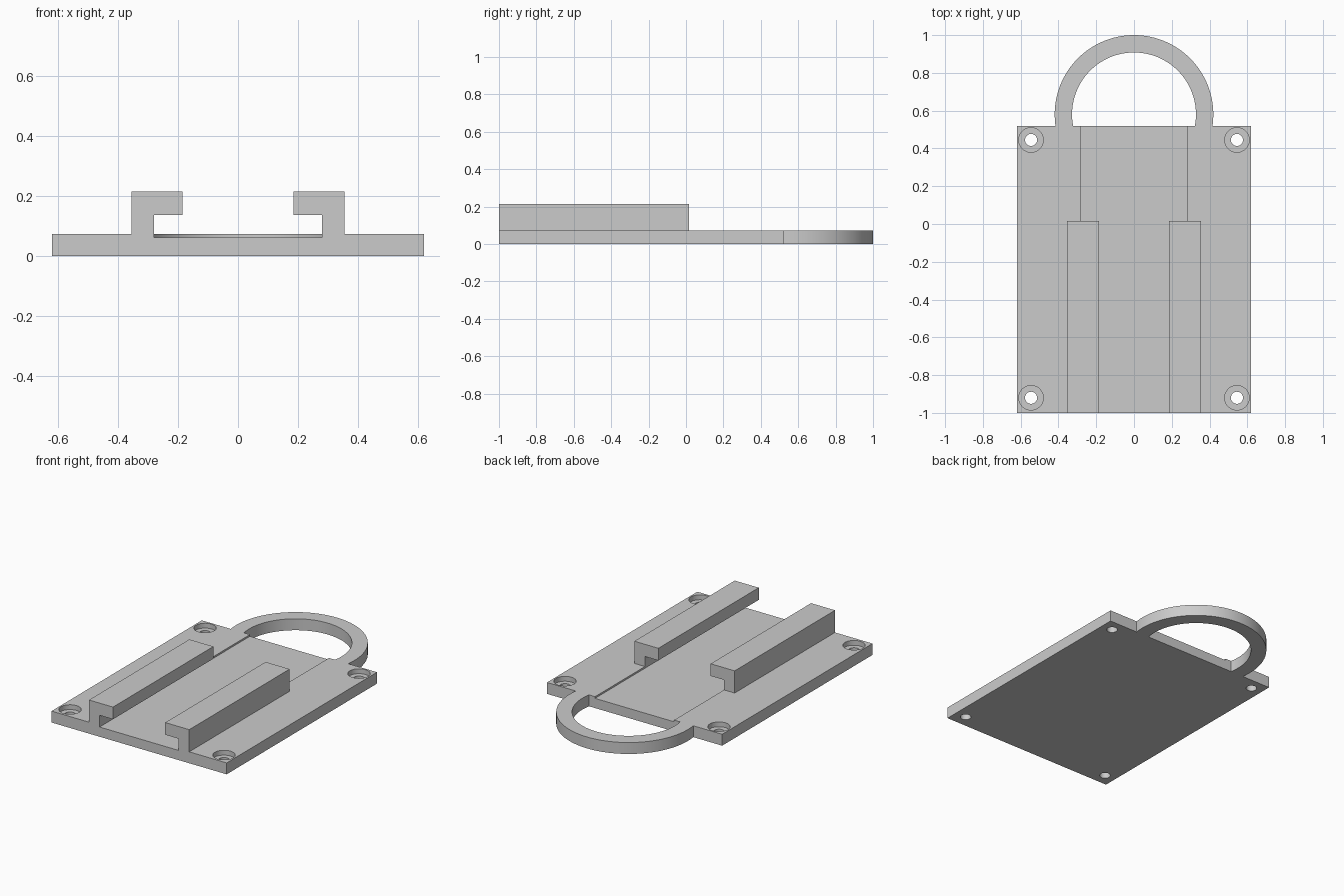
import bpy, bmesh
from math import asin, cos, sin, pi

cube = bpy.data.objects.get("Cube")
if cube:
    bpy.data.objects.remove(cube, do_unlink=True)

HALF_W, FRONT, BACK = 0.62, -1.0, 0.52
PLATE_Z, CHANNEL_Z, CHANNEL_X = 0.073, 0.062, 0.28
RING_Y, RING_OUT, RING_IN = 0.58, 0.42, 0.328

grey = bpy.data.materials.new("grey plastic")
grey.use_nodes = True
colour = (0.6, 0.6, 0.6, 1)
grey.diffuse_color = colour
grey.node_tree.nodes["Principled BSDF"].inputs["Base Color"].default_value = colour


def make_object(name, bm):
    bmesh.ops.recalc_face_normals(bm, faces=bm.faces)
    mesh = bpy.data.meshes.new(name)
    bm.to_mesh(mesh)
    bm.free()
    mesh.materials.append(grey)
    obj = bpy.data.objects.new(name, mesh)
    bpy.context.collection.objects.link(obj)
    return obj


def extrude(name, outline, offset):
    """Extrude a closed outline of 3D points along an offset."""
    bm = bmesh.new()
    face = bm.faces.new([bm.verts.new(p) for p in outline])
    new = bmesh.ops.extrude_face_region(bm, geom=[face], use_keep_orig=True)
    verts = [g for g in new["geom"] if isinstance(g, bmesh.types.BMVert)]
    bmesh.ops.translate(bm, verts=verts, vec=offset)
    return make_object(name, bm)


def activate(obj):
    bpy.ops.object.select_all(action='DESELECT')
    obj.select_set(True)
    bpy.context.view_layer.objects.active = obj


def smooth(obj):
    activate(obj)
    bpy.ops.object.shade_smooth_by_angle(angle=pi / 6)


# Base plate with a shallow channel along its length
section = [(-HALF_W, 0), (HALF_W, 0), (HALF_W, PLATE_Z), (CHANNEL_X, PLATE_Z),
           (CHANNEL_X, CHANNEL_Z), (-CHANNEL_X, CHANNEL_Z),
           (-CHANNEL_X, PLATE_Z), (-HALF_W, PLATE_Z)]
plate = extrude("base_plate", [(x, FRONT, z) for x, z in section],
                (0, BACK - FRONT, 0))

# Counterbored screw holes in the four corners
for x in (-0.545, 0.545):
    for y in (-0.92, 0.445):
        bm = bmesh.new()
        profile = [(0.032, -0.05), (0.032, 0.042), (0.065, 0.042), (0.065, 0.12)]
        rings = [[bm.verts.new((x + r * cos(i * pi / 24), y + r * sin(i * pi / 24), z))
                  for i in range(48)] for r, z in profile]
        for low, high in zip(rings, rings[1:]):
            for i in range(48):
                j = (i + 1) % 48
                bm.faces.new((low[i], low[j], high[j], high[i]))
        bm.faces.new(rings[0])
        bm.faces.new(rings[-1])
        cutter = make_object("hole_cutter", bm)
        cutter.hide_render = True
        cut = plate.modifiers.new("screw_hole", 'BOOLEAN')
        cut.operation, cut.solver, cut.object = 'DIFFERENCE', 'EXACT', cutter
        activate(plate)
        bpy.ops.object.modifier_apply(modifier=cut.name)
        bpy.data.objects.remove(cutter, do_unlink=True)
smooth(plate)

# Overhanging guide rails, mirrored left and right
for side, label in ((1, "left"), (-1, "right")):
    hook = [(CHANNEL_X, PLATE_Z), (0.355, PLATE_Z), (0.355, 0.215),
            (0.185, 0.215), (0.185, 0.137), (CHANNEL_X, 0.137)]
    extrude(label + "_rail", [(side * x, FRONT, z) for x, z in hook],
            (0, 1.015, 0))


# Hanging loop at the back, ending on the plate edge
def arc(radius, steps=80):
    start = asin((BACK - RING_Y) / radius)
    return [(radius * cos(a), RING_Y + radius * sin(a), 0)
            for a in (start + (pi - 2 * start) * i / steps for i in range(steps + 1))]


loop = extrude("hanging_loop", arc(RING_OUT) + arc(RING_IN)[::-1], (0, 0, PLATE_Z))
smooth(loop)
